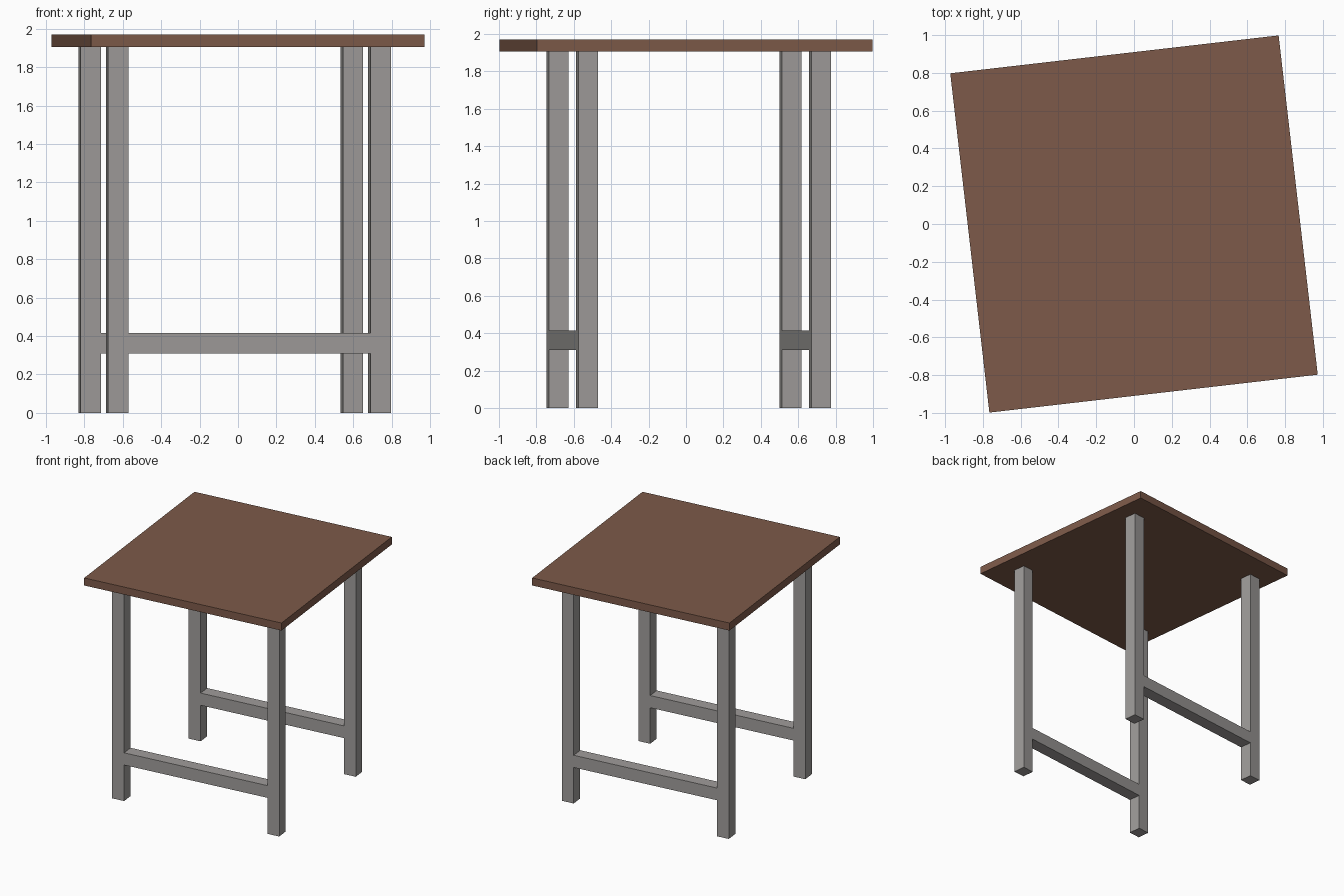
import bpy, bmesh, math
from mathutils import Vector

if "Cube" in bpy.data.objects:
    bpy.data.objects.remove(bpy.data.objects["Cube"])

TURN = math.radians(6.58)        # whole table is slightly rotated about z
LEG = 0.106                      # leg thickness
TOP_Z, LEG_TOP = 1.97, 1.905
BASE_CENTRE = (-0.018, 0.015)    # leg frames sit slightly off the top's centre
SPAN_X, SPAN_Y = 1.376, 1.254    # distances between leg centres
BAR_LOW, BAR_HIGH = 0.31, 0.415  # stretcher heights


def material(name, colour):
    m = bpy.data.materials.new(name)
    m.diffuse_color = (*colour, 1)
    m.use_nodes = True
    m.node_tree.nodes["Principled BSDF"].inputs["Base Color"].default_value = m.diffuse_color
    return m


def extrude_profile(name, points, depth, local_y, centre, mat):
    """Extrude an x-z outline along y, centred on local_y, then turn it."""
    bm = bmesh.new()
    face = bm.faces.new([bm.verts.new((x, local_y - depth / 2, z)) for x, z in points])
    ext = bmesh.ops.extrude_face_region(bm, geom=[face])
    moved = [g for g in ext["geom"] if isinstance(g, bmesh.types.BMVert)]
    bmesh.ops.translate(bm, verts=moved, vec=Vector((0, depth, 0)))
    bmesh.ops.recalc_face_normals(bm, faces=bm.faces)
    mesh = bpy.data.meshes.new(name)
    bm.to_mesh(mesh)
    bm.free()
    mesh.materials.append(mat)
    obj = bpy.data.objects.new(name, mesh)
    obj.location = (*centre, 0)
    obj.rotation_euler.z = TURN
    bpy.context.collection.objects.link(obj)
    return obj


brown = material("brown wood", (0.205, 0.102, 0.067))
grey = material("grey metal", (0.347, 0.332, 0.323))

# Table top
w = 1.75 / 2
extrude_profile("table_top", [(-w, LEG_TOP), (w, LEG_TOP), (w, TOP_Z), (-w, TOP_Z)],
                1.808, 0, (0, 0), brown)

# Leg frames: two legs joined by a flush stretcher, as one H outline
outer, inner = SPAN_X / 2 + LEG / 2, SPAN_X / 2 - LEG / 2
right = [(inner, BAR_LOW), (inner, 0), (outer, 0),
         (outer, LEG_TOP), (inner, LEG_TOP), (inner, BAR_HIGH)]
outline = right + [(-x, z) for x, z in reversed(right)]
for name, side in (("front_leg_frame", -1), ("back_leg_frame", 1)):
    extrude_profile(name, outline, LEG, side * SPAN_Y / 2, BASE_CENTRE, grey)
